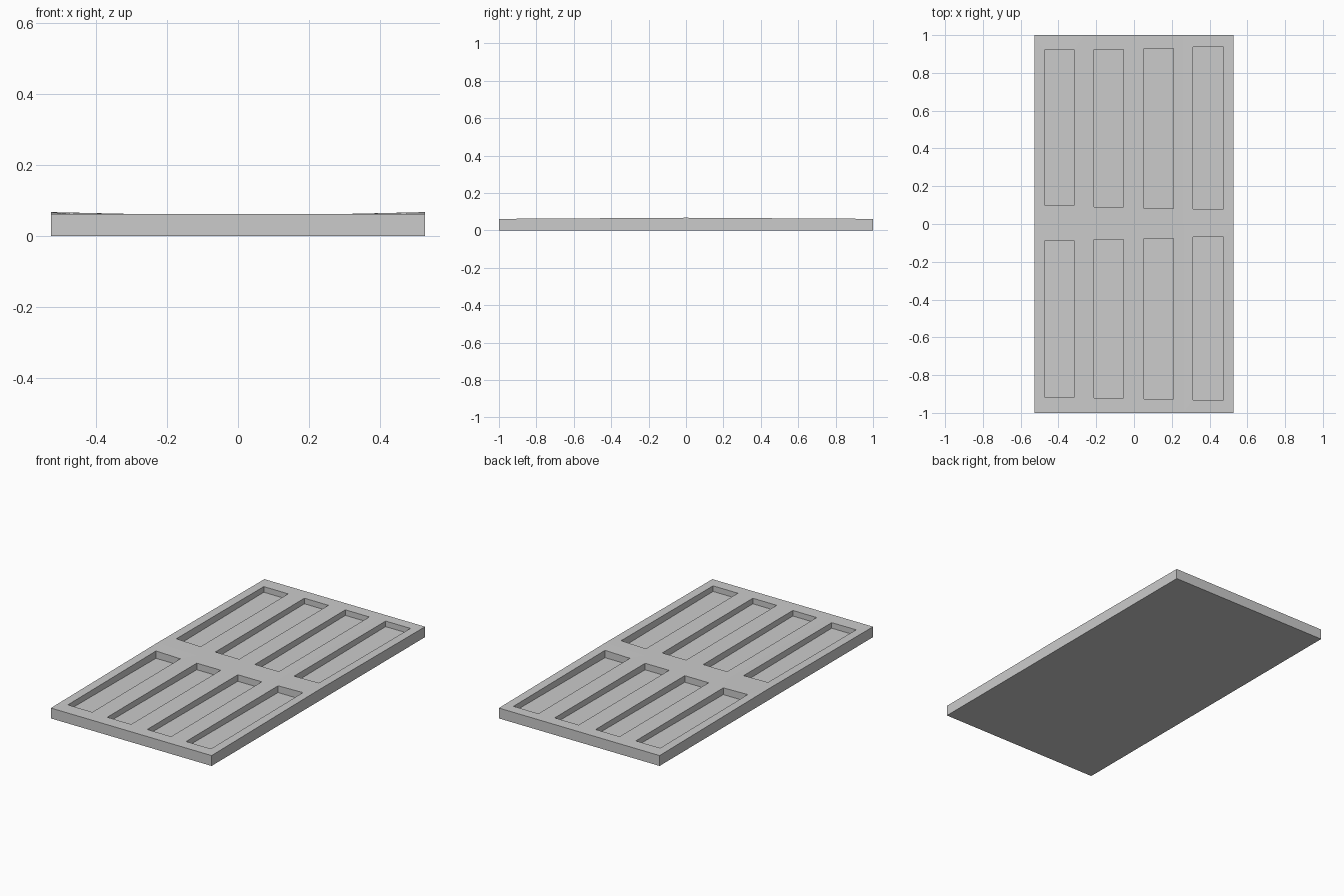
import bpy, bmesh

if "Cube" in bpy.data.objects:
    bpy.data.objects.remove(bpy.data.objects["Cube"])

HX, HY = 0.527, 1.0
XS = [-HX, -0.263, 0.0, 0.263, HX]          # column lines
YS = [-HY, 0.0, HY]                         # row lines
POCKET_X = [(-0.475, -0.315), (-0.212, -0.055), (0.053, 0.21), (0.312, 0.475)]
POCKET_Y = [[(-0.915, -0.09), (-0.922, -0.083), (-0.926, -0.077), (-0.932, -0.07)],
            [(0.10, 0.92), (0.09, 0.925), (0.083, 0.93), (0.08, 0.937)]]


def top_z(x, y):
    # gentle rise towards the middle of the two long edges
    rise = max(0.0, (abs(x) - 0.263) / (HX - 0.263))
    return 0.0615 + 0.006 * rise * (1 - abs(y))


def floor_z(x, y):
    return 0.022 + 0.007 * abs(y)


bm = bmesh.new()
grid = [[bm.verts.new((x, y, top_z(x, y))) for x in XS] for y in YS]


def bridge(a, b):
    # quads between two four-cornered loops
    for k in range(4):
        n = (k + 1) % 4
        bm.faces.new((a[k], a[n], b[n], b[k]))


# Eight cells: raised frame, vertical pocket walls and sunken floor
for j in range(2):
    for i in range(4):
        outer = [grid[j][i], grid[j][i + 1], grid[j + 1][i + 1], grid[j + 1][i]]
        (x0, x1), (y0, y1) = POCKET_X[i], POCKET_Y[j][i]
        pts = [(x0, y0), (x1, y0), (x1, y1), (x0, y1)]
        rim = [bm.verts.new((x, y, top_z(x, y))) for x, y in pts]
        low = [bm.verts.new((x, y, floor_z(x, y))) for x, y in pts]
        bridge(outer, rim)
        bridge(rim, low)
        bm.faces.new(low)

# Outer sides and flat underside
border = (grid[0] + [grid[1][4]] + grid[2][::-1] + [grid[1][0]])
base = [bm.verts.new((v.co.x, v.co.y, 0)) for v in border]
for k in range(len(border)):
    n = (k + 1) % len(border)
    bm.faces.new((base[k], base[n], border[n], border[k]))
bm.faces.new(base[::-1])
bmesh.ops.recalc_face_normals(bm, faces=bm.faces)

mesh = bpy.data.meshes.new("recessed_panel")
bm.to_mesh(mesh)
bm.free()
panel = bpy.data.objects.new("recessed_panel", mesh)
bpy.context.collection.objects.link(panel)
